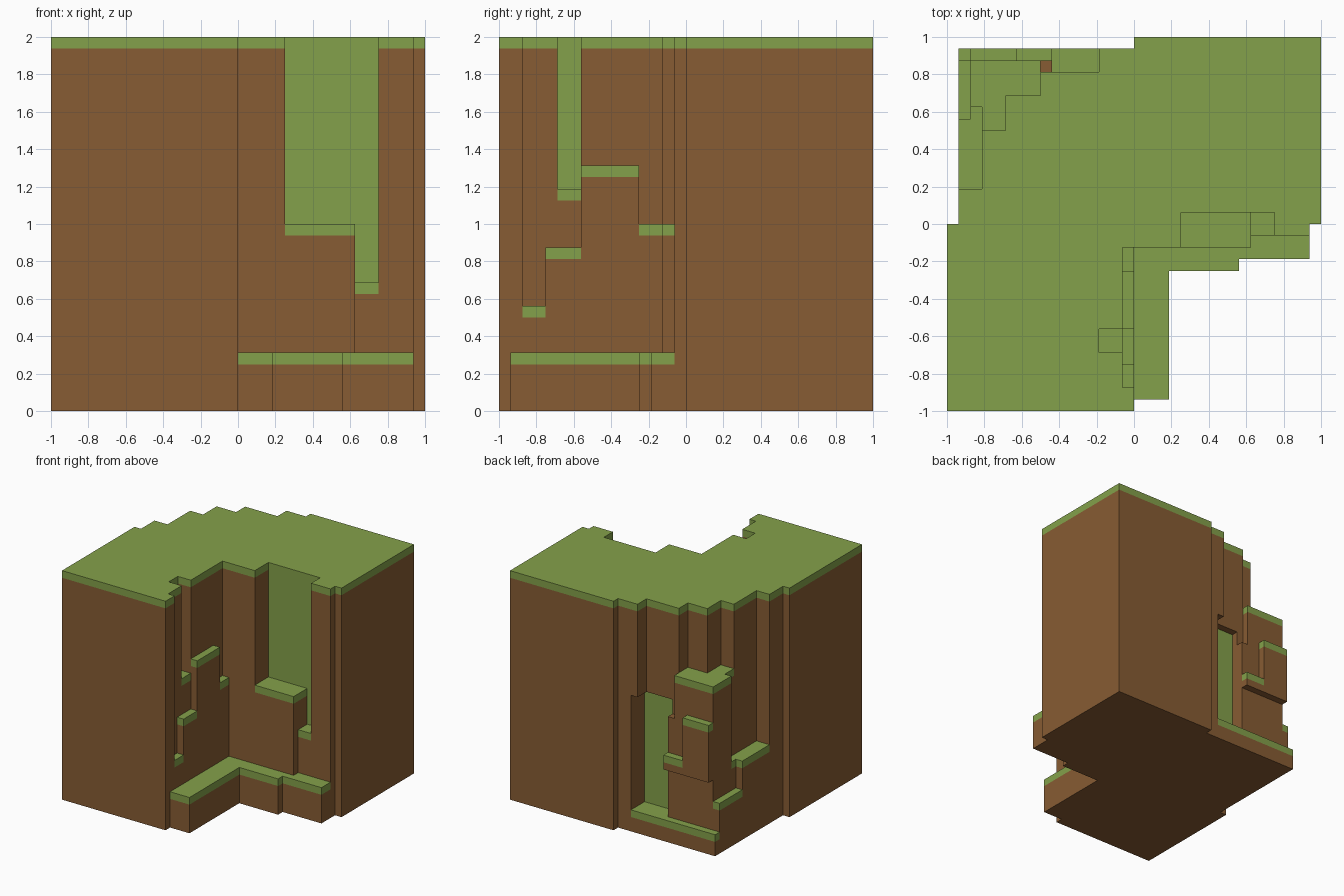
import bpy, bmesh

cube = bpy.data.objects.get("Cube")
if cube:
    bpy.data.objects.remove(cube, do_unlink=True)

U = 1 / 16  # one terrain block


def material(name, rgb):
    m = bpy.data.materials.new(name)
    m.use_nodes = True
    m.diffuse_color = (*rgb, 1)
    bsdf = m.node_tree.nodes["Principled BSDF"]
    bsdf.inputs["Base Color"].default_value = (*rgb, 1)
    bsdf.inputs["Roughness"].default_value = 0.9
    return m


SOIL = material("soil brown", (0.242, 0.107, 0.033))
TURF = material("turf green", (0.231, 0.356, 0.069))


def prism(name, outline, z0, z1, turf=True):
    """Upright prism in block units; the top block layer is turf."""
    bm = bmesh.new()
    levels = [z0, z1 - 1, z1] if turf else [z0, z1]
    rings = [[bm.verts.new((x * U, y * U, z * U)) for x, y in outline] for z in levels]
    n = len(outline)
    bm.faces.new(rings[0])
    bm.faces.new(rings[-1]).material_index = int(turf)
    for k, (low, high) in enumerate(zip(rings, rings[1:])):
        for i in range(n):
            j = (i + 1) % n
            bm.faces.new((low[i], low[j], high[j], high[i])).material_index = k
    bmesh.ops.recalc_face_normals(bm, faces=bm.faces)
    mesh = bpy.data.meshes.new(name)
    bm.to_mesh(mesh)
    bm.free()
    mesh.materials.append(SOIL)
    mesh.materials.append(TURF)
    obj = bpy.data.objects.new(name, mesh)
    bpy.context.collection.objects.link(obj)
    return obj


def box(name, x0, x1, y0, y1, z0, z1, turf=True):
    return prism(name, [(x0, y0), (x1, y0), (x1, y1), (x0, y1)], z0, z1, turf)


# Full-height plateau
core = prism("plateau", [
    (-16, 0), (-16, -16), (0, -16), (0, -14), (-1, -14), (-1, -11), (-3, -11),
    (-3, -9), (-1, -9), (-1, -2), (4, -2), (4, 1), (12, 1), (12, -1), (15, -1),
    (15, 0), (16, 0), (16, 16), (0, 16), (0, 15), (-3, 15), (-3, 13), (-8, 13),
    (-8, 11), (-11, 11), (-11, 8), (-13, 8), (-13, 3), (-15, 3), (-15, 0)], 0, 32)

# Hollow under the back overhang
cutter = box("hollow_cutter", -7, -2, 12, 17, -1, 19, turf=False)
cutter.hide_render = True
mod = core.modifiers.new("hollow", "BOOLEAN")
mod.operation = "DIFFERENCE"
mod.solver = "EXACT"
mod.object = cutter
bpy.context.view_layer.objects.active = core
bpy.ops.object.modifier_apply(modifier=mod.name)
bpy.data.objects.remove(cutter, do_unlink=True)

# Grassy walls at the back of the hollow and of the two front slots
for f in core.data.polygons:
    c, n = f.center / U, f.normal
    if ((n.y < -0.9 and abs(c.y - 1) < 0.1) or (n.x > 0.9 and abs(c.x + 3) < 0.1)
            or (n.y > 0.9 and abs(c.y - 12) < 0.1)):
        f.material_index = 1

# Front terraces
prism("front_low_ledge", [
    (0, -15), (3, -15), (3, -4), (9, -4), (9, -3), (15, -3), (15, -1),
    (10, -1), (10, -2), (0, -2)], 0, 5)
box("front_wide_step", 4, 10, -2, 1, 0, 16)
box("front_narrow_step", 10, 12, -1, 1, 0, 11)
for i, (y0, y1, top) in enumerate([(-14, -12, 9), (-12, -9, 14), (-9, -4, 21), (-4, -2, 16)]):
    box(f"side_step_{i + 1}", -1, 0, y0, y1, 0, top)
box("side_slot_step", -3, -1, -11, -9, 0, 19)

# Back terraces
prism("back_low_ledge", [(-2, 12), (-2, 15), (-15, 15), (-15, 14), (-7, 14), (-7, 12)], 0, 3)
prism("back_mid_terrace", [
    (-8, 11), (-8, 14), (-14, 14), (-14, 10), (-13, 10), (-13, 8), (-11, 8), (-11, 11)], 0, 23)
box("back_bare_pillar", -8, -7, 13, 14, 0, 17, turf=False)
box("back_tall_outcrop", -14, -10, 14, 15, 10, 18)
box("back_short_outcrop", -10, -7, 14, 15, 10, 12)
box("back_corner_step", -15, -14, 9, 14, 0, 7)
prism("back_side_step", [(-15, 3), (-13, 3), (-13, 10), (-14, 10), (-14, 9), (-15, 9)], 0, 11)
